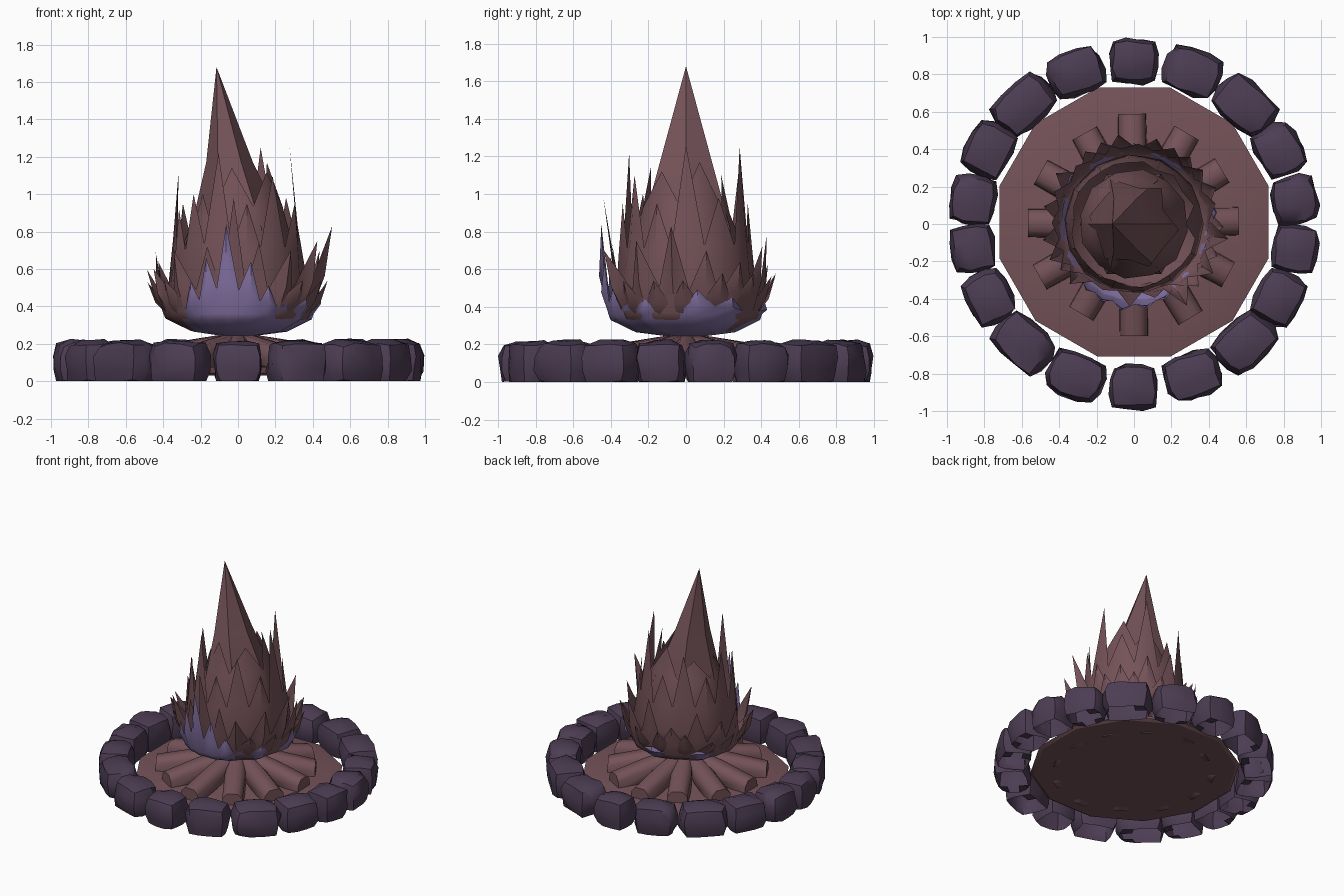
import bpy, bmesh, math, random
from mathutils import Vector, Matrix

if "Cube" in bpy.data.objects:
    bpy.data.objects.remove(bpy.data.objects["Cube"])

random.seed(4)
R = math.radians


def material(name, col):
    m = bpy.data.materials.new(name)
    m.diffuse_color = (*col, 1)
    m.use_nodes = True
    m.node_tree.nodes["Principled BSDF"].inputs["Base Color"].default_value = m.diffuse_color
    return m


BROWN = material("ember brown", (0.175, 0.085, 0.098))
LAVENDER = material("lavender flame", (0.22, 0.16, 0.35))
STONE = material("dark purple stone", (0.074, 0.047, 0.088))


def finish(name, bm, mat, angle=40, normals=True):
    if normals:
        bmesh.ops.recalc_face_normals(bm, faces=bm.faces[:])
    me = bpy.data.meshes.new(name)
    bm.to_mesh(me)
    bm.free()
    ob = bpy.data.objects.new(name, me)
    me.materials.append(mat)
    bpy.context.collection.objects.link(ob)
    bpy.ops.object.select_all(action='DESELECT')
    ob.select_set(True)
    bpy.context.view_layer.objects.active = ob
    bpy.ops.object.shade_smooth_by_angle(angle=R(angle))
    return ob


def polar(deg, r, z):
    return Vector((r * math.cos(R(deg)), r * math.sin(R(deg)), z))


# ring of rounded, open-bottomed stones: angle, tangential width
half = [(90, .27), (69, .31), (47, .35), (27, .29), (8.5, .27)]
spots = [(s * a, w) for a, w in half for s in (1, -1)]
spots += [(180 - a, w) for a, w in spots if abs(a) != 90]
for i, (a, w) in enumerate(spots):
    bm = bmesh.new()
    bmesh.ops.create_cube(bm, size=1)
    bmesh.ops.subdivide_edges(bm, edges=bm.edges[:], cuts=2, use_grid_fill=True)
    for v in bm.verts:
        p = v.co * 2
        q = p / (abs(p.x) ** 4 + abs(p.y) ** 4 + abs(p.z) ** 4) ** 0.25
        q *= 1 + random.uniform(-.10, .05)
        v.co = (q.x * .125, q.y * w / 2, max(0, .095 + q.z * .127))
    bmesh.ops.recalc_face_normals(bm, faces=bm.faces[:])
    flat = [f for f in bm.faces if all(v.co.z < .004 for v in f.verts)]
    bmesh.ops.delete(bm, geom=flat, context='FACES')
    rot = Matrix.Translation(polar(a, .87, 0)) @ Matrix.Rotation(R(a), 4, 'Z')
    bm.transform(rot)
    finish(f"stone_{i + 1}", bm, STONE, 40, False)

# twelve-sided ash bed with a sloping rim
bm = bmesh.new()
rings = [[bm.verts.new(polar(15 + 30 * k, r, z) + Vector((0, .01, 0))) for k in range(12)]
         for r, z in ((.72, .03), (.745, .045), (.61, .075))]
for lo, hi in zip(rings, rings[1:]):
    for k in range(12):
        bm.faces.new((lo[k], lo[(k + 1) % 12], hi[(k + 1) % 12], hi[k]))
bm.faces.new(rings[0][::-1])
bm.faces.new(rings[-1])
finish("ash_bed", bm, BROWN, 30)

# twelve thick logs leaning in to the middle
for i in range(12):
    a = 30 * i + random.uniform(-2, 2)
    bm = bmesh.new()
    ends = []
    for r, z, w, h in ((random.uniform(.55, .60), .09, .076, .068),
                       (.30, .145, .078, .07), (.05, .205, .05, .05)):
        out, side = polar(a, r, z), polar(a + 90, 1, 0)
        ends.append([bm.verts.new(out + side * w * sx + Vector((0, 0, h * sz)))
                     for sx, sz in ((-1, -.6), (-.6, -1), (.6, -1), (1, -.6),
                                    (.95, .45), (.5, 1), (-.5, 1), (-.95, .45))])
    for lo, hi in zip(ends, ends[1:]):
        for k in range(8):
            j = (k + 1) % 8
            bm.faces.new((lo[k], lo[j], hi[j], hi[k]))
    bm.faces.new(ends[0])
    bm.faces.new(ends[-1][::-1])
    finish(f"log_{i + 1}", bm, BROWN, 50)


# an open cup of flame tongues; each tip is (angle, radius, height, swell of the cup)
def flame(name, mat, rows, tips, dip, valley_r):
    bm = bmesh.new()
    tips = sorted((*t, 1)[:4] for t in tips)
    n = len(tips)
    cols = []
    low, rim = rows[-1][1], rows[-1][0]
    for k, (a, r, z, s) in enumerate(tips):
        a2, r2, z2, s2 = tips[(k + 1) % n]
        a2 += 360 if k == n - 1 else 0
        vz = low + (min(z, z2) - low) * dip
        sv = (s + s2) / 2
        # ridge column, then the valley column between two tongues
        cols.append([polar(a, rr * 1.02 * s, zz) for rr, zz in rows] +
                    [polar(a, s * (rim * .4 + r * .63), low + (z - low) * .42),
                     polar(a, r, z)])
        cols.append([polar((a + a2) / 2, rr * sv, zz) for rr, zz in rows] +
                    [polar((a + a2) / 2, valley_r * sv, vz)])
    cols = [[bm.verts.new(p) for p in c] for c in cols]
    for k in range(2 * n):
        c, d = cols[k], cols[(k + 1) % (2 * n)]
        for j in range(len(rows)):
            bm.faces.new((c[j], d[j], d[j + 1], c[j + 1]))
        if k % 2 == 0:
            bm.faces.new((c[-2], d[-1], c[-1]))
        else:
            bm.faces.new((c[-1], d[-2], d[-1]))
    return finish(name, bm, mat, 45, False)


# lavender skirt, tallest at the front, low patches elsewhere
flame("lavender_skirt", LAVENDER, [(.07, .24), (.25, .265), (.375, .33), (.385, .36)],
      [(218, .40, .42, .96), (234, .43, .53, 1.03), (247, .435, .66, 1.05),
       (262, .455, .84, 1.06), (279, .44, .64, 1.06), (293, .42, .51, 1.04),
       (310, .41, .42, .96), (328, .43, .45, 1.03), (343, .40, .42, .96), (8, .44, .49, 1.04),
       (35, .43, .45, 1.03), (62, .39, .40, .94), (90, .42, .42, 1.03), (117, .39, .40, .94),
       (143, .42, .43, 1.03), (170, .39, .4, .94), (196, .41, .41, .98)], .45, .405)

# brown outer tongues
flame("outer_flame", BROWN, [(.07, .242), (.25, .27), (.38, .335), (.395, .37)],
      [(14, .45, .70, .98), (38, .47, .64, .98), (62, .46, .72), (87, .43, .79, .99),
       (112, .47, .62), (135, .44, .72, .98), (158, .46, .64), (179, .44, .69),
       (203, .49, .60), (223, .47, .70, .97), (245, .39, .72, .89), (267, .44, .98, .9),
       (286, .41, .74, .90), (303, .52, .70, .98), (328, .50, .75), (351, .51, .83, .98)],
      .36, .41)

# short tongues bending out at the hips
flame("hip_flame", BROWN, [(.25, .28), (.375, .345)],
      [(a, .485 + random.uniform(-.02, .02), random.uniform(.5, .6), .98)
       for a in (24, 50, 75, 100, 124, 147, 169, 190, 212)] +
      [(a, .36, .55, .86) for a in (238, 262, 285)] +
      [(a, .48, .54, .98) for a in (316, 339, 358)], .35, .41)

# brown middle tongues
flame("middle_flame", BROWN, [(.20, .30), (.34, .40), (.365, .52)],
      [(0, .275, 1.26), (34, .31, .98), (67, .31, 1.25), (95, .33, .95), (122, .33, 1.12),
       (150, .34, .95), (176, .32, 1.10), (202, .34, .92), (224, .33, 1.0),
       (251, .32, 1.22), (278, .34, .95), (304, .33, 1.10), (333, .34, .95)], .45, .335)

# inner tongues around the spire
flame("inner_flame", BROWN, [(.2, .4), (.28, .6), (.29, .75)],
      [(25, .17, 1.17), (80, .19, 1.10), (140, .21, 1.02), (200, .20, 1.0),
       (260, .19, 1.14), (320, .20, 1.12)], .5, .24)

# tall central spire with a leaning peak
bm = bmesh.new()
rows = [((0, 0), .29, .31, .5), ((.0, 0), .25, .27, .82), ((-.045, 0), .125, .16, 1.17)]
rings = [[bm.verts.new((c[0] + rx * math.cos(R(60 * k)), ry * math.sin(R(60 * k)), z))
          for k in range(6)] for c, rx, ry, z in rows]
peak = bm.verts.new((-.115, 0, 1.68))
for lo, hi in zip(rings, rings[1:]):
    for k in range(6):
        bm.faces.new((lo[k], lo[(k + 1) % 6], hi[(k + 1) % 6], hi[k]))
for k in range(6):
    bm.faces.new((rings[-1][k], rings[-1][(k + 1) % 6], peak))
finish("central_spire", bm, BROWN, 42, False)
